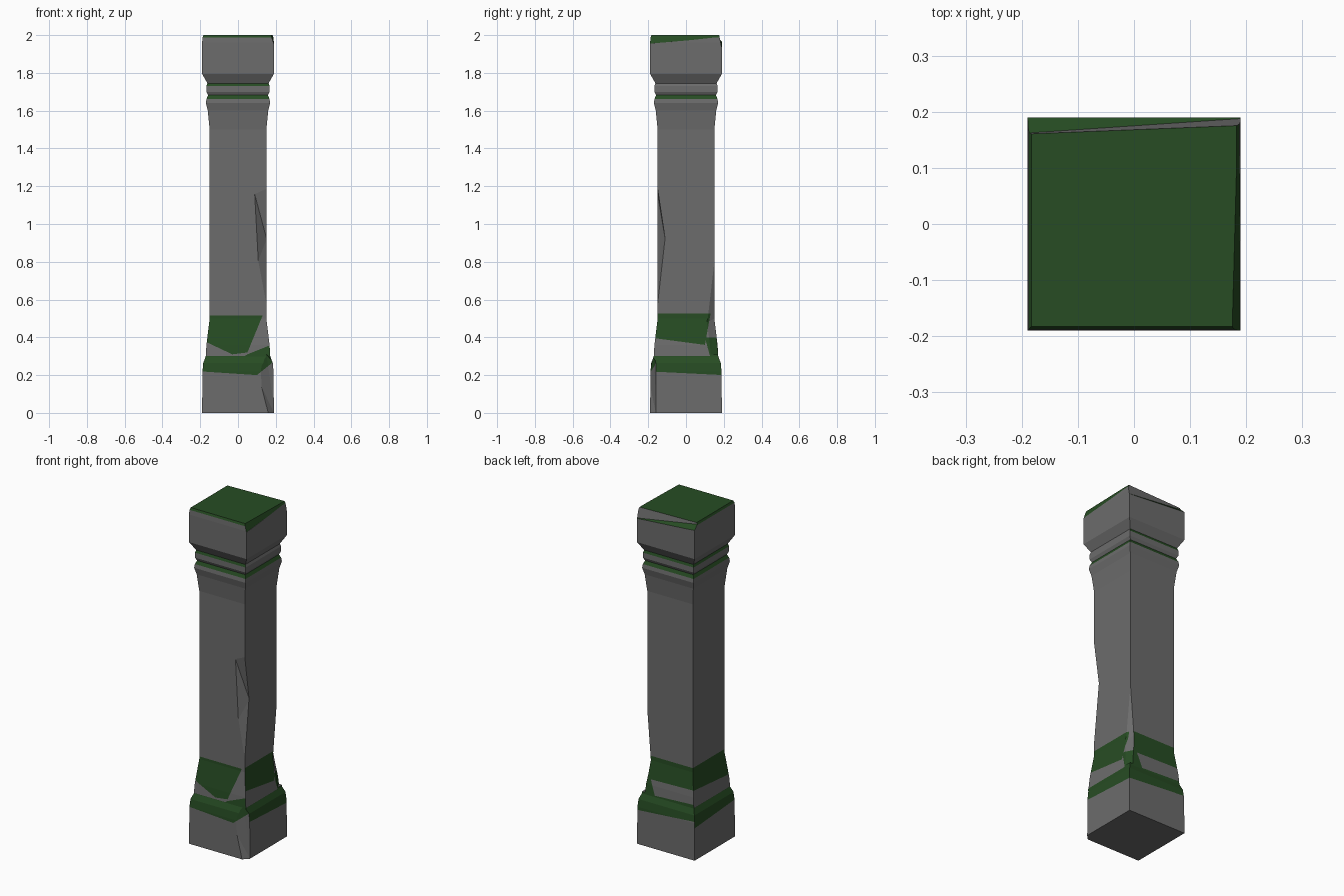
import bpy, bmesh
from mathutils import Vector

if "Cube" in bpy.data.objects:
    bpy.data.objects.remove(bpy.data.objects["Cube"])

# square profile of the pillar: (height, half width)
PROFILE = [(0, .19), (.22, .188), (.265, .184), (.298, .171), (.36, .167), (.5, .15),
           (1.5, .15), (1.6, .16), (1.64, .17), (1.662, .167), (1.682, .158),
           (1.70, .167), (1.73, .167), (1.745, .162), (1.795, .19), (1.96, .19),
           (1.987, .188), (2.0, .183)]


def link(bm, name):
    bmesh.ops.recalc_face_normals(bm, faces=bm.faces)
    me = bpy.data.meshes.new(name)
    bm.to_mesh(me)
    bm.free()
    ob = bpy.data.objects.new(name, me)
    bpy.context.collection.objects.link(ob)
    return ob


# pillar body: stacked square rings
bm = bmesh.new()
rings = [[bm.verts.new((sx * h, sy * h, z)) for sx, sy in ((-1, -1), (1, -1), (1, 1), (-1, 1))]
         for z, h in PROFILE]
bm.faces.new(rings[0])
bm.faces.new(rings[-1])
for a, b in zip(rings, rings[1:]):
    for i in range(4):
        j = (i + 1) % 4
        bm.faces.new((a[i], a[j], b[j], b[i]))
pillar = link(bm, "stone_pillar")

# broken corners, each cut by the convex hull of a few points
CHIPS = [
    # shaft, front right
    [(.152, -.152, 1.2), (.085, -.152, 1.17), (.105, -.152, .8), (.152, -.11, .92),
     (.152, -.152, .55), (.25, -.25, 1.25), (.25, -.25, .5)],
    # lower shaft, back right
    [(.151, .151, .82), (.152, .11, .48), (.125, .152, .5), (.17, .13, .31),
     (.15, .17, .31), (.25, .25, .85), (.25, .25, .3)],
    # base block, front right
    [(.155, -.2, -.02), (.2, -.155, -.02), (.10, -.2, .19), (.2, -.155, .25),
     (.15, -.17, .31), (.3, -.3, -.02), (.3, -.3, .31)],
    # cap, back edge
    [(-.25, .158, 2.0), (.25, .178, 2.0), (-.25, .195, 1.965), (.25, .192, 1.93),
     (-.25, .3, 2.1), (.25, .3, 2.1), (0, .3, 1.9)],
    # cap, right edge
    [(.189, -.25, 1.95), (.173, -.25, 2.001), (.184, .16, 2.001), (.189, .16, 1.985),
     (.3, -.25, 1.94), (.3, -.25, 2.1), (.3, .16, 2.1), (.3, .16, 1.98)],
]
bpy.context.view_layer.objects.active = pillar
for pts in CHIPS:
    bm = bmesh.new()
    for p in pts:
        bm.verts.new(p)
    bmesh.ops.convex_hull(bm, input=bm.verts)
    cutter = link(bm, "chip_cutter")
    cutter.hide_render = True
    mod = pillar.modifiers.new("chip", "BOOLEAN")
    mod.operation, mod.solver, mod.object = "DIFFERENCE", "EXACT", cutter
    bpy.ops.object.modifier_apply(modifier=mod.name)
    bpy.data.objects.remove(cutter)

# dark stone and moss materials
pillar.data.materials.clear()
for name, colour in (("stone", (.15, .15, .15, 1)), ("moss", (.02, .073, .017, 1))):
    mat = bpy.data.materials.new(name)
    mat.diffuse_color = colour
    mat.use_nodes = True
    mat.node_tree.nodes["Principled BSDF"].inputs["Base Color"].default_value = mat.diffuse_color
    pillar.data.materials.append(mat)

# moss patches: convex outlines (across, height), clockwise, per side
SIDES = {"front": Vector((0, -1, 0)), "right": Vector((1, 0, 0)),
         "back": Vector((0, 1, 0)), "left": Vector((-1, 0, 0))}


def strip(a, b, c, d):
    return [(-.2, b), (.2, d), (.2, c), (-.2, a)]


BEAD, GROOVE = strip(1.662, 1.682, 1.662, 1.682), strip(1.73, 1.745, 1.73, 1.745)
PATCHES = {
    "front": [[(-.2, .515), (.13, .515), (.05, .32), (-.03, .31), (-.2, .39)],
              [(.05, .31), (.2, .405), (.2, .29), (0, .29)],
              [(-.2, .30), (.2, .30), (.2, .28), (.1, .2), (-.2, .22)], BEAD, GROOVE],
    "right": [[(-.2, .525), (.13, .525), (.1, .36), (-.2, .4)],
              [(.1, .4), (.2, .4), (.2, .29), (.13, .29)],
              strip(.22, .3, .2, .3), BEAD],
    "back": [[(-.2, .525), (.2, .525), (.2, .4), (-.2, .39)],
             [(-.2, .4), (-.12, .4), (-.08, .29), (-.2, .29)],
             strip(.2, .3, .23, .32), BEAD, GROOVE],
    "left": [strip(.4, .525, .37, .525), strip(.19, .3, .22, .3), BEAD, GROOVE],
}

bm = bmesh.new()
bm.from_mesh(pillar.data)
for f in bm.faces:
    f.material_index = 0

for side, patches in PATCHES.items():
    n = SIDES[side]
    across = Vector((-n.y, n.x, 0))

    def side_faces(lo, hi):
        bm.normal_update()
        return [f for f in bm.faces if abs(f.normal.z) < .95
                and f.normal.dot(n) > abs(f.normal.dot(across))
                and max(v.co.z for v in f.verts) > lo + 1e-4
                and min(v.co.z for v in f.verts) < hi - 1e-4]

    for patch in patches:
        lo, hi = min(p[1] for p in patch), max(p[1] for p in patch)
        planes = []
        for p, q in zip(patch, patch[1:] + patch[:1]):
            co = across * p[0] + Vector((0, 0, p[1]))
            d = across * (q[0] - p[0]) + Vector((0, 0, q[1] - p[1]))
            planes.append((co, n.cross(d).normalized()))
        for co, no in planes:
            faces = side_faces(lo, hi)
            geom = set(faces)
            for f in faces:
                geom.update(f.edges)
                geom.update(f.verts)
            bmesh.ops.bisect_plane(bm, geom=list(geom), dist=1e-5, plane_co=co, plane_no=no)
        for f in side_faces(lo, hi):
            c = f.calc_center_median()
            if all((c - co).dot(no) < 1e-5 for co, no in planes):
                f.material_index = 1

# mossy top, worn right edge, thin rims and the flat ledge at the back
for f in bm.faces:
    c, n = f.calc_center_median(), f.normal
    rim = c.z > 1.988 and c.y < .15 and n.z > .2
    right_edge = c.z > 1.965 and n.x > .5 and n.z > .2
    ledge = c.z > 1.94 and c.y > .15 and n.z > .7
    if (c.z > 1.99 and n.z > .9) or rim or right_edge or ledge:
        f.material_index = 1

# drop edges left over from the cuts
bmesh.ops.dissolve_limit(bm, angle_limit=.003, verts=bm.verts, edges=bm.edges,
                         delimit={"MATERIAL"})
bm.to_mesh(pillar.data)
bm.free()
